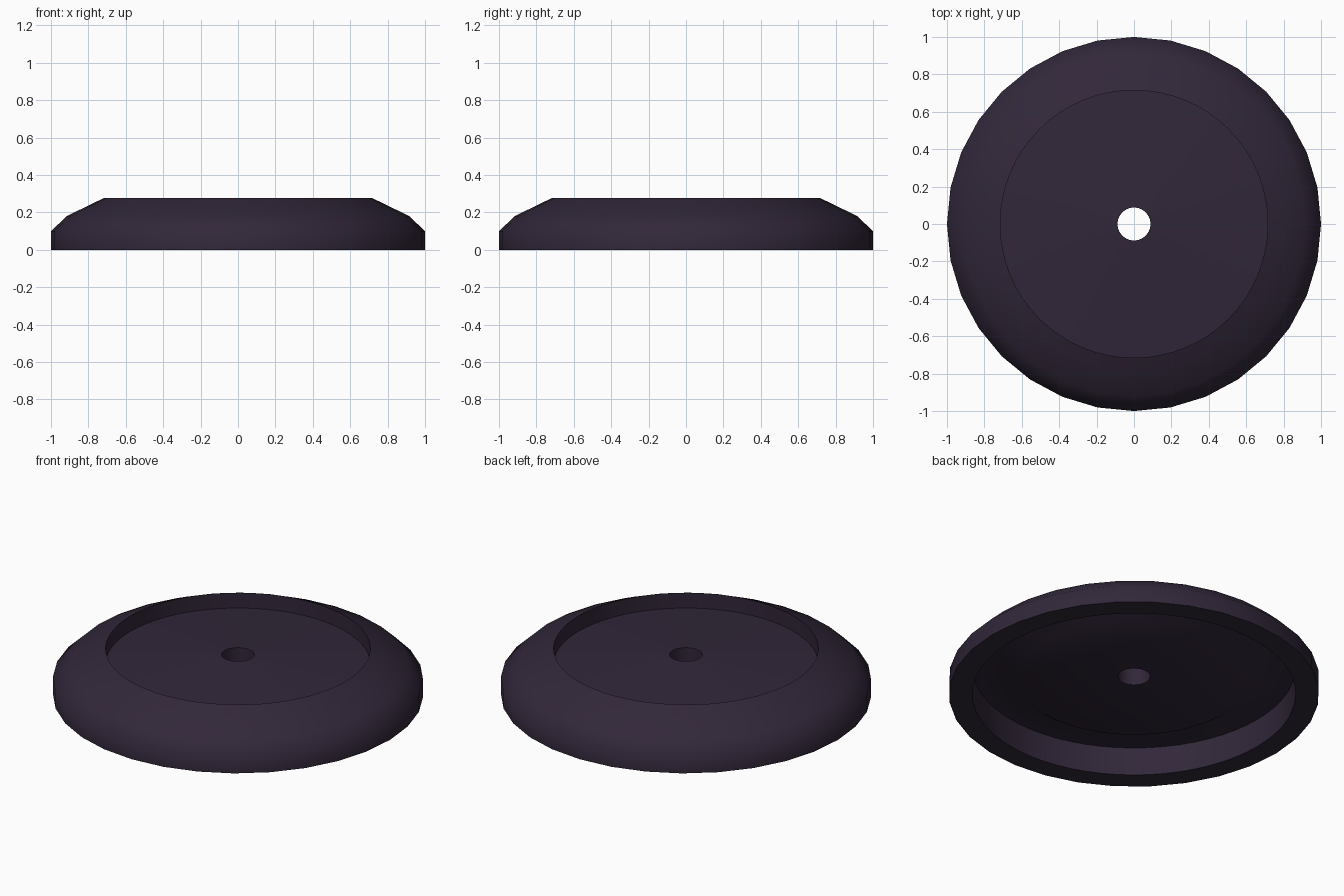
import bpy, bmesh, math

cube = bpy.data.objects.get("Cube")
if cube:
    bpy.data.objects.remove(cube, do_unlink=True)

# Single dark plum colour
plum = bpy.data.materials.new("dark_plum")
plum.use_nodes = True
colour = (0.031, 0.02, 0.041, 1)
plum.diffuse_color = colour
bsdf = next(n for n in plum.node_tree.nodes if n.type == 'BSDF_PRINCIPLED')
bsdf.inputs["Base Color"].default_value = colour


def ring(bm, sides, r, z):
    return [bm.verts.new((r * math.sin(math.tau * i / sides),
                          -r * math.cos(math.tau * i / sides), z))
            for i in range(sides)]


def join(bm, a, b):
    """Skin two rings; one may have twice as many sides as the other."""
    if len(a) > len(b):
        a, b = b, a
    n, m = len(a), len(b)
    for i in range(n):
        j = (i + 1) % n
        if n == m:
            bm.faces.new((a[i], a[j], b[j], b[i]))
        else:
            p, q, s = b[2 * i], b[2 * i + 1], b[(2 * i + 2) % m]
            bm.faces.new((a[i], q, p))
            bm.faces.new((a[i], a[j], q))
            bm.faces.new((a[j], s, q))


def lathe(name, profile):
    """Closed turned solid from (sides, radius, height) rings."""
    bm = bmesh.new()
    rings = [ring(bm, *p) for p in profile]
    for k in range(len(rings)):
        join(bm, rings[k - 1], rings[k])
    bmesh.ops.recalc_face_normals(bm, faces=bm.faces)
    mesh = bpy.data.meshes.new(name)
    bm.to_mesh(mesh)
    bm.free()
    obj = bpy.data.objects.new(name, mesh)
    bpy.context.collection.objects.link(obj)
    mesh.materials.append(plum)
    bpy.ops.object.select_all(action='DESELECT')
    obj.select_set(True)
    bpy.context.view_layer.objects.active = obj
    bpy.ops.object.shade_smooth_by_angle(angle=math.radians(50))
    return obj


COARSE, FINE = 32, 64
lathe("domed_disc", [
    # rounded outside, coarse sides
    (COARSE, 1.0, 0), (COARSE, 1.0, 0.1), (COARSE, 0.915, 0.18), (COARSE, 0.78, 0.247),
    # lip, recess wall and shallow raised floor
    (FINE, 0.715, 0.277), (FINE, 0.715, 0.186), (FINE, 0.088, 0.242),
    # centre hole and flat underside
    (FINE, 0.088, 0.109), (FINE, 0.627, 0.109),
    # hollow channel under the rim
    (FINE, 0.713, 0.168), (FINE, 0.873, 0.168), (FINE, 0.873, 0),
])
